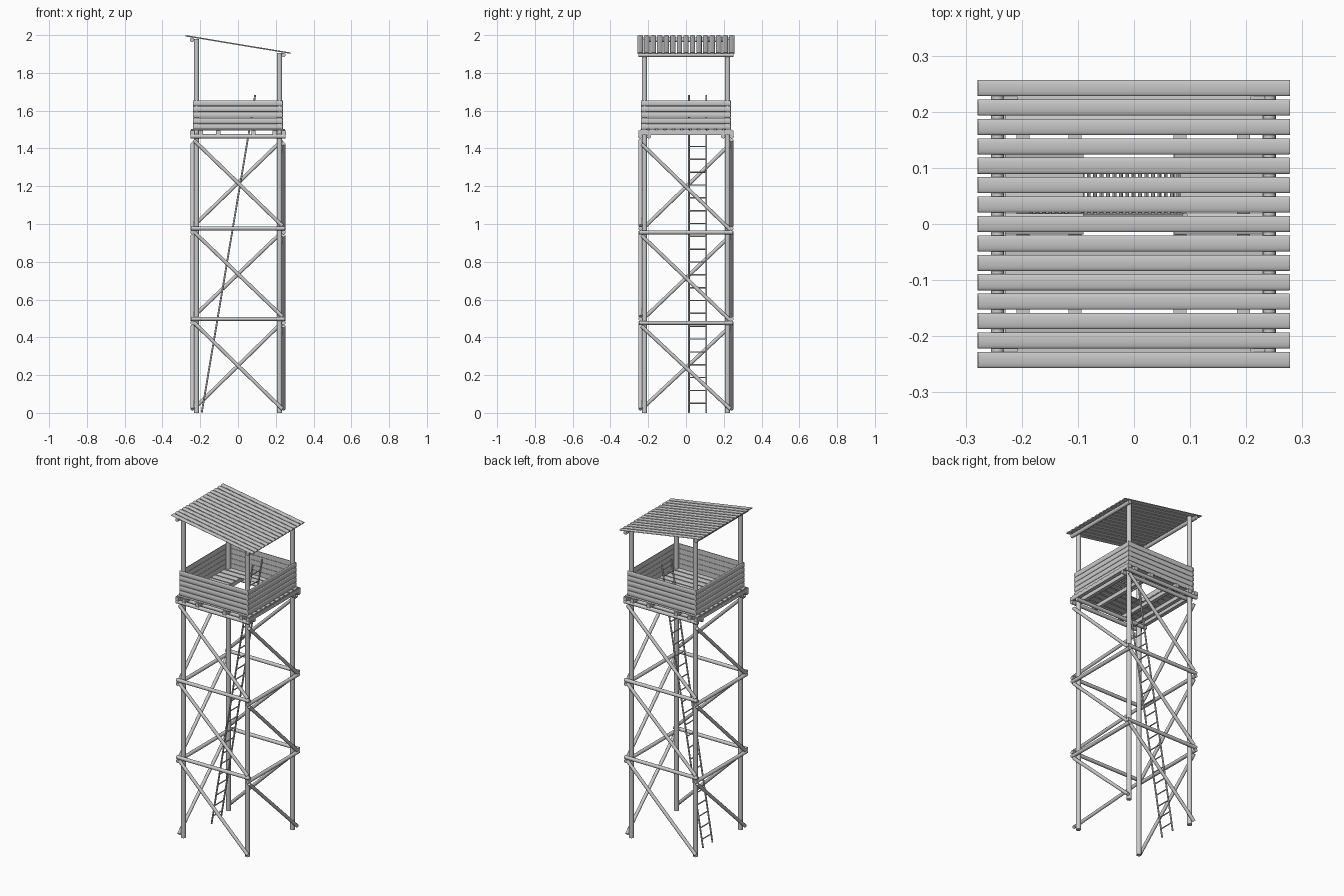
import bpy, math
from mathutils import Vector

if "Cube" in bpy.data.objects:
    bpy.data.objects.remove(bpy.data.objects["Cube"])

P = 0.22      # post offset from centre
R = 0.0142    # post radius


def sweep(name, a, b, up, outline):
    """Extrude a closed outline (side, up) from point a to point b."""
    a, b = Vector(a), Vector(b)
    d = (b - a).normalized()
    side = Vector(up).cross(d).normalized()
    up = d.cross(side)
    n = len(outline)
    verts = [p + side * u + up * v for p in (a, b) for u, v in outline]
    faces = [(i, (i + 1) % n, n + (i + 1) % n, n + i) for i in range(n)]
    faces += [tuple(reversed(range(n))), tuple(range(n, 2 * n))]
    me = bpy.data.meshes.new(name)
    me.from_pydata(verts, [], faces)
    ob = bpy.data.objects.new(name, me)
    bpy.context.collection.objects.link(ob)
    bpy.context.view_layer.objects.active = ob
    ob.select_set(True)
    bpy.ops.object.shade_smooth_by_angle(angle=math.radians(40))
    ob.select_set(False)
    return ob


def pole(name, a, b, r, sides=14):
    ring = [(r * math.cos(2 * math.pi * i / sides), r * math.sin(2 * math.pi * i / sides))
            for i in range(sides)]
    up = (0, 1, 0) if abs(a[0] - b[0]) + abs(a[1] - b[1]) < 1e-6 else (0, 0, 1)
    return sweep(name, a, b, up, ring)


def slab(name, a, b, up, w=0.0286, h=0.007, n=8):
    """Board with a flat underside, short edges and a gently rounded face."""
    arc = [(w / 2 * math.cos(math.pi * i / n), h * (0.45 + 0.55 * math.sin(math.pi * i / n)))
           for i in range(n + 1)]
    return sweep(name, a, b, up, arc + [(-w / 2, 0), (w / 2, 0)])


def turned(k, x, y, z):
    """Rotate a point by k quarter turns about the tower axis."""
    for _ in range(k):
        x, y = -y, x
    return (x, y, z)


# corner posts, taller on the high side of the roof
for sx in (-1, 1):
    for sy in (-1, 1):
        pole("corner_post", (sx * P, sy * P, 0), (sx * P, sy * P, 1.98 if sx < 0 else 1.905), R)

# each side in turn: horizontal rails, one diagonal per bay, wall boards
for k in range(4):
    drop = 0.021 * (k % 2)
    for z in (0.498, 0.977):
        pole("side_rail", turned(k, -0.25, -0.241, z - drop),
             turned(k, 0.25, -0.241, z - drop), 0.011)
    for z0, z1 in ((0.02, 0.48), (0.51, 0.96), (0.99, 1.445)):
        pole("diagonal_brace", turned(k, -0.235, -0.241, z1 - drop),
             turned(k, 0.235, -0.241, z0 - drop * (z0 > 0.1)), 0.010)
    for i in range(5):
        z = 1.516 + 0.031 * i
        slab("wall_board", turned(k, -0.237, -0.229, z), turned(k, 0.233, -0.229, z),
             turned(k, 0, -1, 0), w=0.0295, h=0.008)

# platform beams along x, joists along y
for y in (-0.242, -0.197, 0.197, 0.242):
    pole("platform_beam", (-0.252, y, 1.464), (0.252, y, 1.464), 0.0115)
J = 0.0115
for x in (-0.242, -0.198, -0.105, 0.082, 0.195, 0.242):
    sweep("floor_joist", (x, -0.252, 1.484), (x, 0.252, 1.484), (0, 0, 1),
          [(J, -J), (J, J), (-J, J), (-J, -J)])

# floor boards with a ladder opening
for i in range(-5, 6):
    y = i * 0.0445
    spans = [(-0.25, -0.09), (0.072, 0.25)] if 0 <= i <= 3 else [(-0.25, 0.25)]
    for x0, x1 in spans:
        slab("floor_board", (x0, y, 1.4955), (x1, y, 1.4955), (0, 0, 1), w=0.038)

# sloping roof on two beams
for x, z in ((-0.243, 1.975), (0.241, 1.895)):
    pole("roof_beam", (x, -0.252, z), (x, 0.252, z), 0.0115)
for i in range(-7, 8):
    y = i * 0.0346
    slab("roof_board", (-0.279, y, 1.993), (0.277, y, 1.901), (0, 0, 1))

# leaning ladder
foot, top = Vector((-0.192, 0, 0.001)), Vector((0.091, 0, 1.683))
for y in (0.015, 0.107):
    pole("ladder_rail", foot + Vector((0, y, 0)), top + Vector((0, y, 0)), 0.005, 10)
for k in range(24):
    p = foot.lerp(top, (0.05 + 0.068 * k) / 1.683)
    pole("ladder_rung", p + Vector((0, 0.013, 0)), p + Vector((0, 0.109, 0)), 0.0035, 8)
